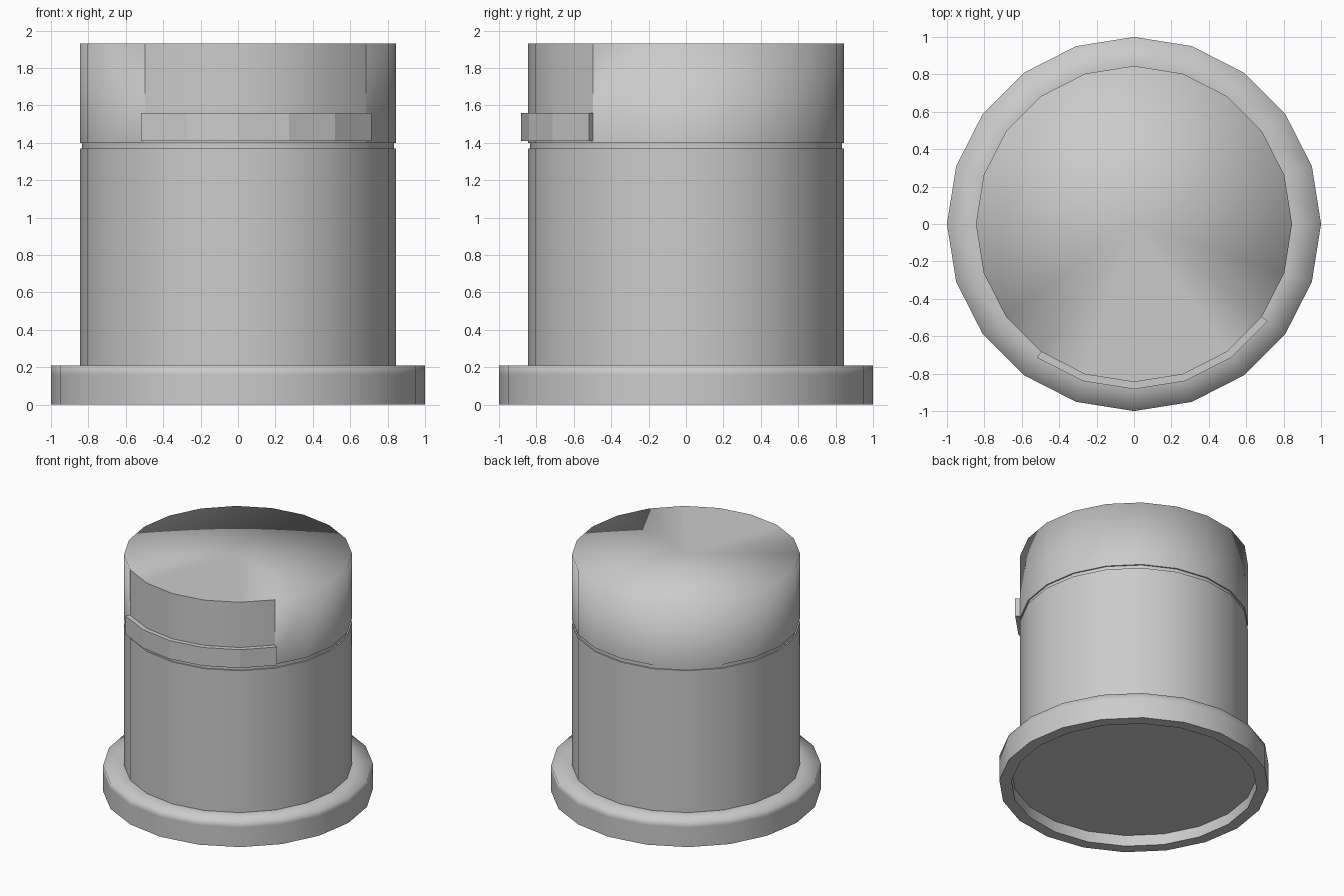
import bpy, bmesh
from math import sin, cos, radians

if "Cube" in bpy.data.objects:
    bpy.data.objects.remove(bpy.data.objects["Cube"])

SIDES = 20
STEP = 360 / SIDES


def ring(bm, r, z, start=0, count=SIDES):
    """Ring (or arc) of vertices on the shared 20-sided layout."""
    return [bm.verts.new((r * cos(radians((start + i) * STEP)),
                          r * sin(radians((start + i) * STEP)), z))
            for i in range(count)]


def finish(bm, name, smooth=True):
    bmesh.ops.recalc_face_normals(bm, faces=bm.faces[:])
    for f in bm.faces:
        f.smooth = smooth
    me = bpy.data.meshes.new(name)
    bm.to_mesh(me)
    bm.free()
    ob = bpy.data.objects.new(name, me)
    bpy.context.collection.objects.link(ob)
    return ob


def sharpen(bm, a, b):
    e = bm.edges.get((a, b))
    if e:
        e.smooth = False


def lathe(bm, profile):
    """Profile of (radius, z, sharp); radius 0 becomes a centre point."""
    rows = [ring(bm, r, z) if r else [bm.verts.new((0, 0, z))] * SIDES
            for r, z, _ in profile]
    for lo, hi in zip(rows, rows[1:]):
        for i in range(SIDES):
            j = (i + 1) % SIDES
            quad = list(dict.fromkeys((lo[i], lo[j], hi[j], hi[i])))
            bm.faces.new(quad)
    for row, (r, _, sharp) in zip(rows, profile):
        if r and sharp:
            for i in range(SIDES):
                sharpen(bm, row[i], row[(i + 1) % SIDES])
    return rows


# Flange with recessed underside; its upper rim is softly shaded
bm = bmesh.new()
lathe(bm, [(0, 0.09, 0), (0.91, 0.09, 1), (0.91, 0, 1), (1, 0, 1),
           (1, 0.16, 0), (1, 0.21, 0), (0.84, 0.21, 1)])
finish(bm, "base_flange")

# Main barrel with a shallow groove at its top
bm = bmesh.new()
lathe(bm, [(0.845, 0.21, 1), (0.845, 1.37, 1), (0.835, 1.37, 1), (0.835, 1.40, 1)])
finish(bm, "barrel")

# Cap: soft rim, except for the crisp front quarter
FIRST, LAST = 13, 18
bm = bmesh.new()
rows = lathe(bm, [(0.835, 1.40, 1), (0.845, 1.40, 1), (0.845, 1.93, 0), (0, 1.93, 0)])
for i in range(FIRST, LAST):
    sharpen(bm, rows[2][i], rows[2][i + 1])
for i in (FIRST, LAST):
    sharpen(bm, rows[1][i], rows[2][i])
finish(bm, "cap")

# Raised grip along the crisp front quarter
bm = bmesh.new()
n = LAST - FIRST + 1
arcs = [ring(bm, r, z, FIRST, n) for r, z in
        ((0.84, 1.41), (0.883, 1.41), (0.883, 1.56), (0.84, 1.56))]
for k in range(4):
    a, b = arcs[k], arcs[(k + 1) % 4]
    for i in range(n - 1):
        bm.faces.new((a[i], a[i + 1], b[i + 1], b[i]))
for end in (0, -1):
    bm.faces.new([a[end] for a in arcs])
finish(bm, "front_grip", smooth=False)
